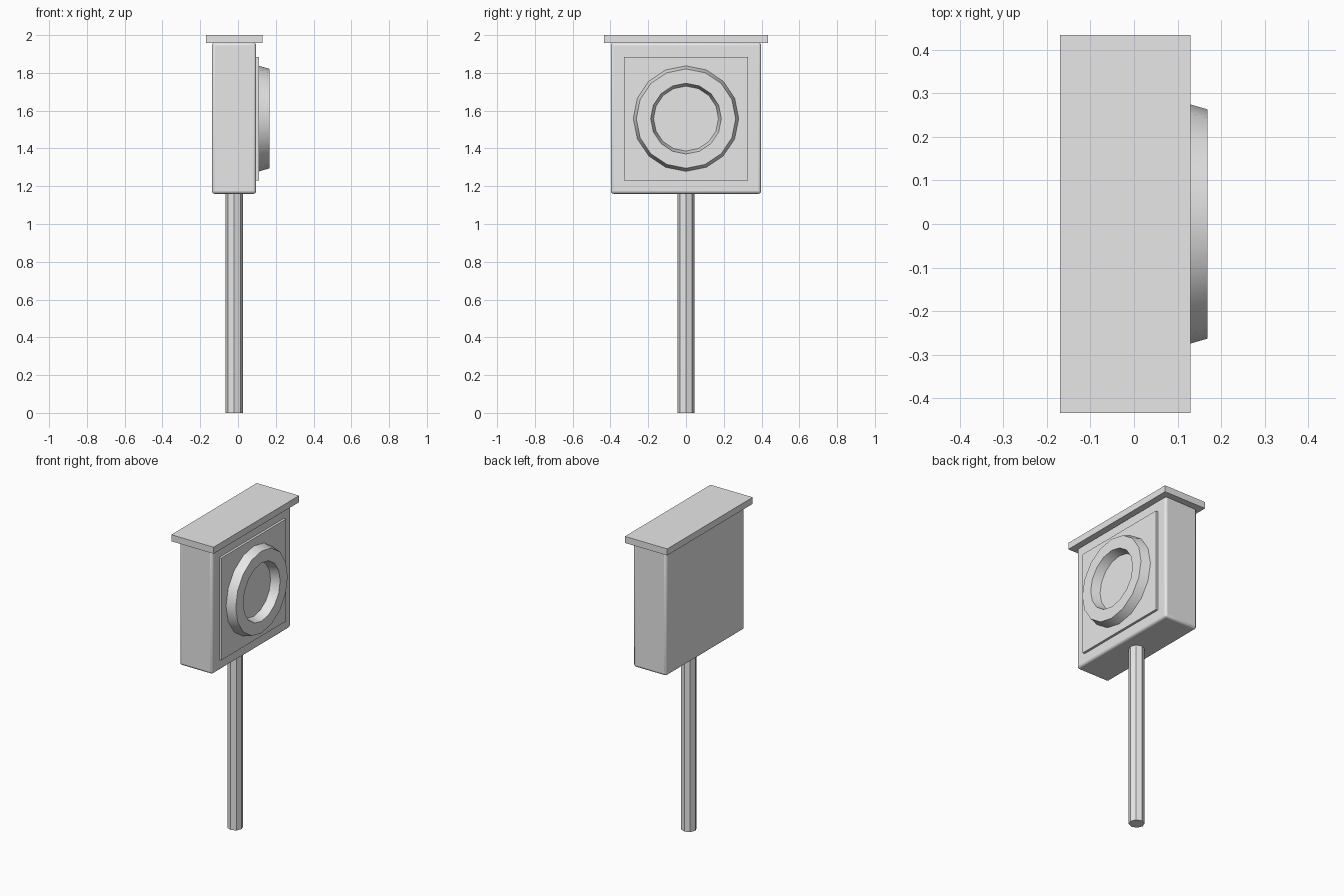
import bpy
import bmesh
import math

default = bpy.data.objects.get("Cube")
if default:
    bpy.data.objects.remove(default, do_unlink=True)

grey = bpy.data.materials.new("light grey")
grey.use_nodes = True
colour = (0.8, 0.8, 0.8, 1)
grey.diffuse_color = colour
grey.node_tree.nodes["Principled BSDF"].inputs["Base Color"].default_value = colour


def finish(obj, name):
    obj.name = obj.data.name = name
    obj.data.materials.append(grey)
    return obj


def box(name, low, high):
    """Box between two opposite corners."""
    middle = [(a + b) / 2 for a, b in zip(low, high)]
    bpy.ops.mesh.primitive_cube_add(size=1, location=middle)
    obj = bpy.context.object
    obj.scale = [b - a for a, b in zip(low, high)]
    bpy.ops.object.transform_apply(location=False, rotation=False)
    return finish(obj, name)


def smooth(obj):
    bpy.ops.object.select_all(action="DESELECT")
    obj.select_set(True)
    bpy.context.view_layer.objects.active = obj
    bpy.ops.object.shade_smooth_by_angle(angle=math.radians(30))


def lathe_x(name, profile, sides, centre_z):
    """Closed (x, radius) profile turned around an axis along x."""
    bm = bmesh.new()
    rings = []
    for i in range(sides):
        a = math.tau * i / sides
        rings.append([bm.verts.new((x, r * math.sin(a), r * math.cos(a))) for x, r in profile])
    for i, ring in enumerate(rings):
        after = rings[(i + 1) % sides]
        for j in range(len(profile)):
            k = (j + 1) % len(profile)
            bm.faces.new((ring[j], ring[k], after[k], after[j]))
    bmesh.ops.recalc_face_normals(bm, faces=bm.faces)
    mesh = bpy.data.meshes.new(name)
    bm.to_mesh(mesh)
    bm.free()
    obj = bpy.data.objects.new(name, mesh)
    obj.location.z = centre_z
    bpy.context.collection.objects.link(obj)
    return finish(obj, name)


# Octagonal post
bpy.ops.mesh.primitive_cylinder_add(vertices=8, radius=0.046, depth=1.17, location=(-0.02, 0, 0.585))
finish(bpy.context.object, "post")

# Housing with rounded edges
housing = box("housing", (-0.138, -0.398, 1.16), (0.096, 0.398, 1.96))
bevel = housing.modifiers.new("rounded edges", "BEVEL")
bevel.width = 0.015
bevel.segments = 3
smooth(housing)

# Overhanging cap and raised side panel
box("cap", (-0.17, -0.433, 1.958), (0.13, 0.433, 2.0))
box("panel", (0.08, -0.327, 1.23), (0.111, 0.327, 1.885))

# Tapered ring on the panel
ring = lathe_x("ring", [(0.105, 0.281), (0.168, 0.263), (0.168, 0.187), (0.105, 0.17)], 16, 1.558)
smooth(ring)
